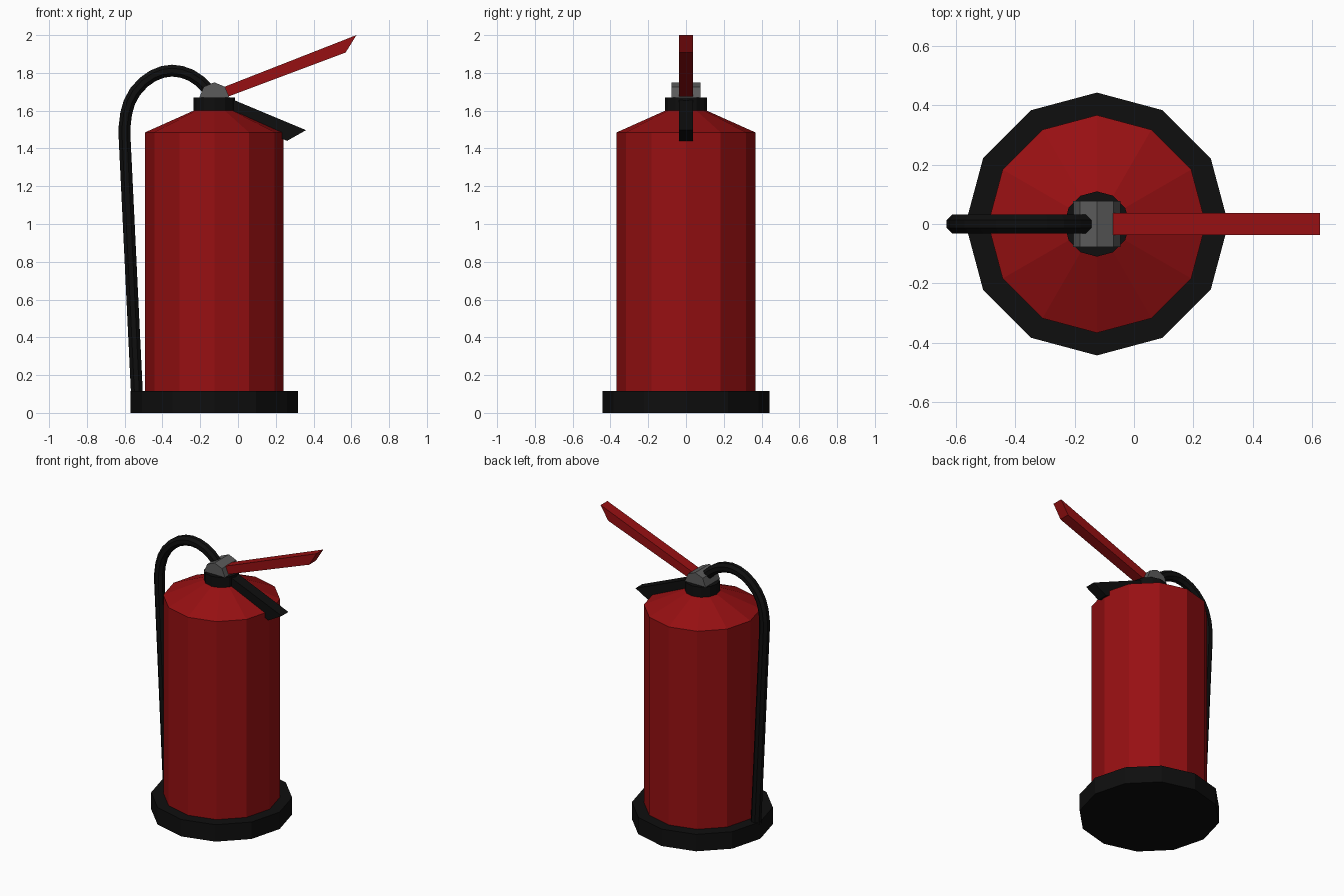
import bpy, bmesh, math
from mathutils import Vector

if "Cube" in bpy.data.objects:
    bpy.data.objects.remove(bpy.data.objects["Cube"])

CX = -0.125  # axis of the tank


def material(name, rgb):
    m = bpy.data.materials.new(name)
    m.diffuse_color = (*rgb, 1)
    m.use_nodes = True
    m.node_tree.nodes["Principled BSDF"].inputs["Base Color"].default_value = m.diffuse_color
    return m


RED = material("red", (0.31, 0.005, 0.006))
BLACK = material("black", (0.0045, 0.0045, 0.0045))
GREY = material("grey", (0.105, 0.105, 0.105))


def finish(name, bm, mat):
    bmesh.ops.recalc_face_normals(bm, faces=bm.faces)
    me = bpy.data.meshes.new(name)
    bm.to_mesh(me)
    bm.free()
    me.materials.append(mat)
    ob = bpy.data.objects.new(name, me)
    bpy.context.collection.objects.link(ob)
    return ob


def skin(name, rings, mat):
    """Join equal-sized rings of points and cap both ends."""
    bm = bmesh.new()
    loops = [[bm.verts.new(p) for p in r] for r in rings]
    n = len(loops[0])
    for a, b in zip(loops, loops[1:]):
        for i in range(n):
            j = (i + 1) % n
            bm.faces.new((a[i], a[j], b[j], b[i]))
    bm.faces.new(loops[0][::-1])
    bm.faces.new(loops[-1])
    return finish(name, bm, mat)


def lathe(name, profile, mat, sides=12):
    angles = [2 * math.pi * i / sides for i in range(sides)]
    skin(name, [[(CX + r * math.cos(a), r * math.sin(a), z) for a in angles]
                for r, z in profile], mat)


def slab(name, outline, half, mat):
    """Extrude an x-z outline to both sides of y = 0."""
    skin(name, [[(x, y, z) for x, z in outline] for y in (-half, half)], mat)


# Tank, foot and neck collar
lathe("foot", [(0.443, 0), (0.443, 0.117)], BLACK)
lathe("tank", [(0.367, 0.10), (0.367, 1.485), (0.11, 1.60)], RED)
lathe("neck_collar", [(0.11, 1.58), (0.11, 1.67)], BLACK)

# Valve: half of an octagonal drum lying along y
slab("valve", [(CX + 0.08 * math.cos(math.pi * i / 4),
                1.668 + 0.082 * math.sin(math.pi * i / 4)) for i in range(5)],
     0.078, GREY)

# Levers with slanted ends
slab("upper_lever", [(-0.07, 1.668), (0.57, 1.908), (0.627, 2.0), (-0.07, 1.727)],
     0.037, RED)
slab("lower_lever", [(-0.05, 1.575), (0.26, 1.44), (0.36, 1.497), (-0.05, 1.668)],
     0.037, BLACK)

# Hose: octagonal section swept along a path in the x-z plane
path = [Vector((x, 0, z)) for x, z in [
    (-0.15, 1.705), (-0.20, 1.755), (-0.25, 1.788), (-0.30, 1.806), (-0.35, 1.812),
    (-0.40, 1.805), (-0.45, 1.785), (-0.50, 1.75), (-0.545, 1.70), (-0.575, 1.645),
    (-0.592, 1.585), (-0.60, 1.52), (-0.60, 1.45), (-0.535, 0.10)]]
R = 0.034
rings = []
for i, p in enumerate(path):
    t = (path[min(i + 1, len(path) - 1)] - path[max(i - 1, 0)]).normalized()
    if i >= len(path) - 2:
        t = (path[-1] - path[-2]).normalized()
    side = Vector((-t.z, 0, t.x))
    rings.append([p + R * (math.cos(a) * side + math.sin(a) * Vector((0, 1, 0)))
                  for a in (math.pi * (k + 0.5) / 4 for k in range(8))])
skin("hose", rings, BLACK)
